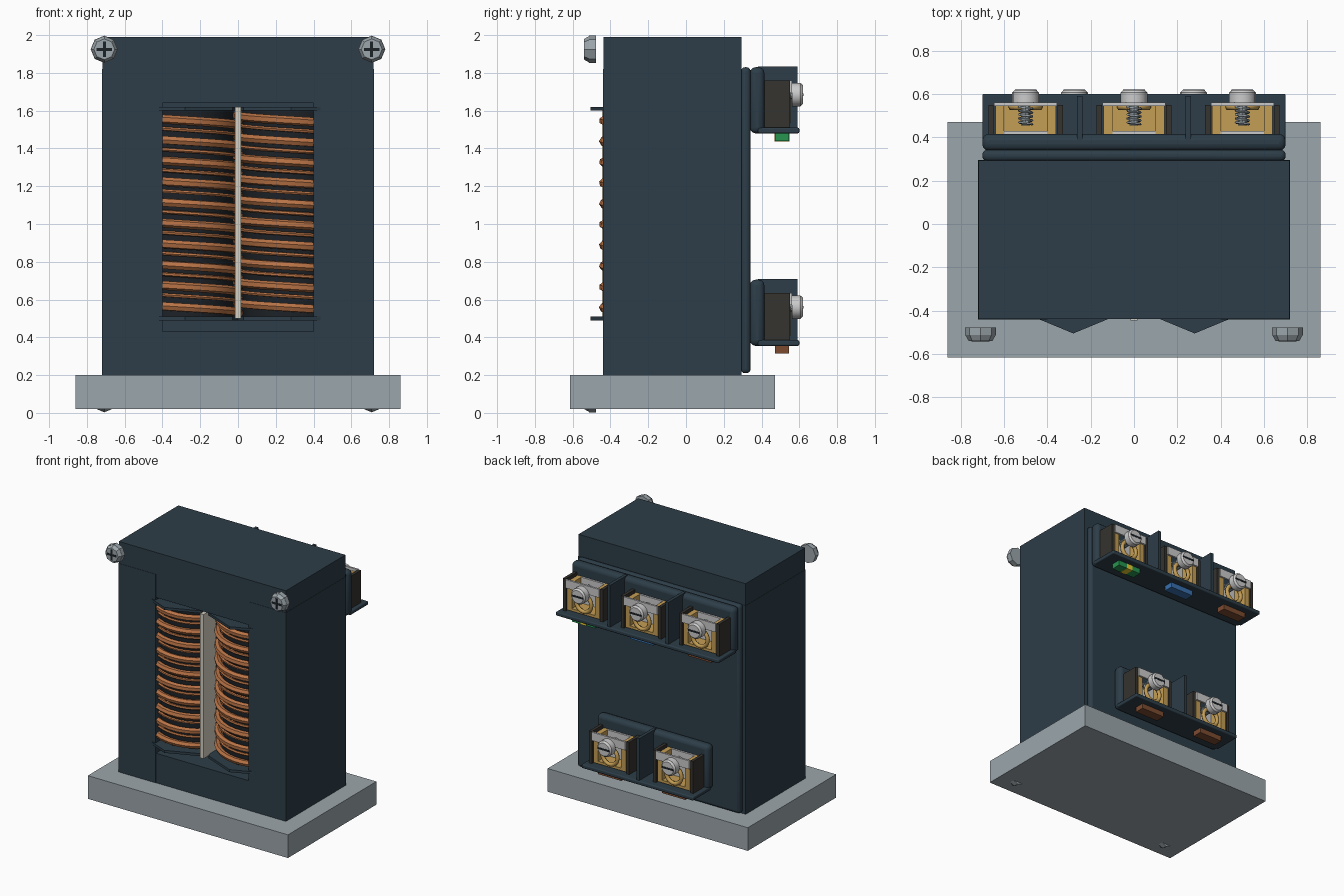
import bpy, math
from math import sin, cos, pi

if "Cube" in bpy.data.objects:
    bpy.data.objects.remove(bpy.data.objects["Cube"])


def mat(name, r, g, b):
    m = bpy.data.materials.new(name)
    m.diffuse_color = (r, g, b, 1)
    m.use_nodes = True
    m.node_tree.nodes["Principled BSDF"].inputs["Base Color"].default_value = m.diffuse_color
    return m


DARK = mat("slate", 0.026, 0.047, 0.065)
BLACK = mat("black", 0.012, 0.016, 0.02)
CHEEK = mat("cheek", 0.035, 0.033, 0.028)
STEEL = mat("steel", 0.33, 0.38, 0.41)
SILVER = mat("silver", 0.55, 0.56, 0.56)
BRASS = mat("brass", 0.55, 0.34, 0.09)
COPPER = mat("copper", 0.48, 0.17, 0.06)
CREAM = mat("cream", 0.68, 0.64, 0.55)
GREEN = mat("green", 0.02, 0.3, 0.08)
YELLOW = mat("yellow", 0.8, 0.6, 0.03)
BLUE = mat("blue", 0.04, 0.16, 0.42)
BROWN = mat("brown", 0.2, 0.07, 0.03)


def finish(o, name, m):
    o.name = name
    o.data.materials.clear()
    o.data.materials.append(m)
    return o


def box(name, x0, x1, y0, y1, z0, z1, m, bevel=0.0):
    bpy.ops.mesh.primitive_cube_add(size=1, location=((x0+x1)/2, (y0+y1)/2, (z0+z1)/2))
    o = bpy.context.object
    o.scale = (x1-x0, y1-y0, z1-z0)
    bpy.ops.object.transform_apply(location=False, rotation=False, scale=True)
    if bevel:
        b = o.modifiers.new("bevel", 'BEVEL')
        b.width, b.segments = bevel, 3
        bpy.ops.object.shade_smooth_by_angle()
    return finish(o, name, m)


def cyl(name, x, y, z, r, depth, m, sides=16, axis='Z', r2=None, spin=0.0):
    rot = (pi/2, spin, 0) if axis == 'Y' else (0, 0, spin)
    bpy.ops.mesh.primitive_cone_add(vertices=sides, radius1=r, radius2=r if r2 is None else r2,
                                    depth=depth, location=(x, y, z), rotation=rot)
    bpy.ops.object.shade_smooth_by_angle()
    return finish(bpy.context.object, name, m)


def wire(name, pts, r, m, res=2):
    c = bpy.data.curves.new(name, 'CURVE')
    c.dimensions, c.bevel_depth, c.bevel_resolution, c.use_fill_caps = '3D', r, res, True
    s = c.splines.new('POLY')
    s.points.add(len(pts)-1)
    for p, q in zip(s.points, pts):
        p.co = (*q, 1)
        p.radius = 1
    o = bpy.data.objects.new(name, c)
    bpy.context.collection.objects.link(o)
    bpy.ops.object.select_all(action='DESELECT')
    o.select_set(True)
    bpy.context.view_layer.objects.active = o
    bpy.ops.object.convert(target='MESH')
    o = bpy.context.object
    bpy.ops.object.shade_smooth_by_angle()
    return finish(o, name, m)


# Base plate
box("base_plate", -0.86, 0.86, -0.615, 0.47, 0.02, 0.2, STEEL)

# Core frame: two legs, top and bottom yokes, back panel
for side, s in (("left", -1), ("right", 1)):
    box(side + "_leg", min(s*0.4, s*0.72), max(s*0.4, s*0.72), -0.44, 0.295, 0.2, 1.82, DARK)
box("top_yoke", -0.718, 0.718, -0.438, 0.293, 1.64, 1.99, DARK)
box("bottom_yoke", -0.718, 0.718, -0.438, 0.293, 0.2, 0.43, DARK)
box("core_back", -0.4, 0.4, 0.2, 0.29, 0.43, 1.64, DARK)
box("back_panel", -0.70, 0.70, 0.29, 0.342, 0.21, 1.83, DARK, 0.022)

# Windings: bobbin core, flanges and two wire layers per side
for side, cx in (("left", -0.28), ("right", 0.28)):
    cyl(side + "_bobbin", cx, -0.15, 1.055, 0.255, 1.12, BLACK, 24)
    for end, z in (("lower", 0.5), ("upper", 1.61)):
        cyl(f"{side}_{end}_flange", cx, -0.15, z, 0.355, 0.02, DARK, 8)
    for layer, R, r, z0, turns in (("outer", 0.287, 0.024, 0.53, 9.5), ("inner", 0.276, 0.011, 0.59, 9)):
        n = int(turns*28)
        pts = []
        for i in range(n+1):
            a = -2*pi*i/28
            pts.append((cx + R*cos(a), -0.15 + R*sin(a), z0 + 0.11*i/28))
        wire(f"{side}_{layer}_winding", pts, r, COPPER, 1)
box("winding_divider", -0.015, 0.015, -0.445, -0.29, 0.5, 1.62, CREAM)

# Front corner screws with cross recess
for sx in (-1, 1):
    for row, z in (("upper", 1.925), ("lower", 0.075)):
        x = sx*0.708
        cyl(row + "_corner_screw", x, -0.495, z, 0.072, 0.036, STEEL, 8, 'Y')
        cyl(row + "_corner_screw_crown", x, -0.526, z, 0.07, 0.026, STEEL, 8, 'Y', 0.055)
        box("cross_slot_h", x-0.042, x+0.042, -0.541, -0.53, z-0.008, z+0.008, BLACK)
        box("cross_slot_v", x-0.008, x+0.008, -0.541, -0.53, z-0.042, z+0.042, BLACK)


def terminal(x, z, tag):
    # z is the underside of the shelf
    for s in (-1, 1):
        a, b = sorted((x + s*0.148, x + s*0.172))
        box("terminal_cheek", a, b, 0.40, 0.55, z+0.03, z+0.28, CHEEK)
        a, b = sorted((x + s*0.10, x + s*0.14))
        box("brass_wall", a, b, 0.41, 0.545, z+0.04, z+0.26, BRASS)
    box("clamp_back", x-0.10, x+0.10, 0.41, 0.43, z+0.04, z+0.26, SILVER)
    box("clamp_floor", x-0.10, x+0.10, 0.43, 0.545, z+0.04, z+0.06, BRASS)
    box("pressure_plate", x-0.145, x+0.145, 0.545, 0.56, z+0.215, z+0.28, SILVER)
    # Wire eye below the screw
    bpy.ops.mesh.primitive_torus_add(major_segments=20, minor_segments=6, major_radius=0.065,
                                     minor_radius=0.016, location=(x, 0.54, z+0.125), rotation=(pi/2, 0, 0))
    bpy.ops.object.shade_smooth()
    finish(bpy.context.object, "wire_eye", BRASS)
    # Screw with thread, domed head and slot
    zs = z + 0.205
    cyl("terminal_screw_shaft", x, 0.51, zs, 0.022, 0.11, STEEL, 10, 'Y')
    wire("screw_thread", [(x + 0.03*cos(i*pi/6), 0.46 + 0.09*i/60, zs + 0.03*sin(i*pi/6))
                          for i in range(61)], 0.006, STEEL, 0)
    cyl("terminal_screw_head", x, 0.583, zs, 0.062, 0.046, SILVER, 16, 'Y')
    cyl("terminal_screw_crown", x, 0.612, zs, 0.05, 0.014, SILVER, 16, 'Y', 0.062)
    box("screw_slot", x-0.05, x+0.05, 0.612, 0.621, zs-0.007, zs+0.007, BLACK)
    # Colour tag under the shelf
    box("colour_tag", x-0.1, x+0.1, 0.47, 0.545, z-0.04, z+0.005, tag)
    if tag is GREEN:
        box("tag_stripe", x-0.025, x+0.025, 0.468, 0.547, z-0.042, z, YELLOW)


# Terminal rows: backing, shelf, dividers and terminals
rows = (("upper", 1.48, 0.70, (-0.25, 0.25), ((0.5, GREEN), (0, BLUE), (-0.5, BROWN))),
        ("lower", 0.355, 0.48, (0,), ((0.275, BROWN), (-0.275, BROWN))))
for row, z, w, dividers, terms in rows:
    box(row + "_terminal_backing", -w, w, 0.338, 0.415, z, z+0.35, DARK, 0.03)
    box(row + "_terminal_shelf", -w, w, 0.38, 0.60, z, z+0.03, DARK, 0.008)
    for x in dividers:
        box(row + "_divider", x-0.012, x+0.012, 0.38, 0.59, z, z+0.355, DARK)
    for x, tag in terms:
        terminal(x, z, tag)
